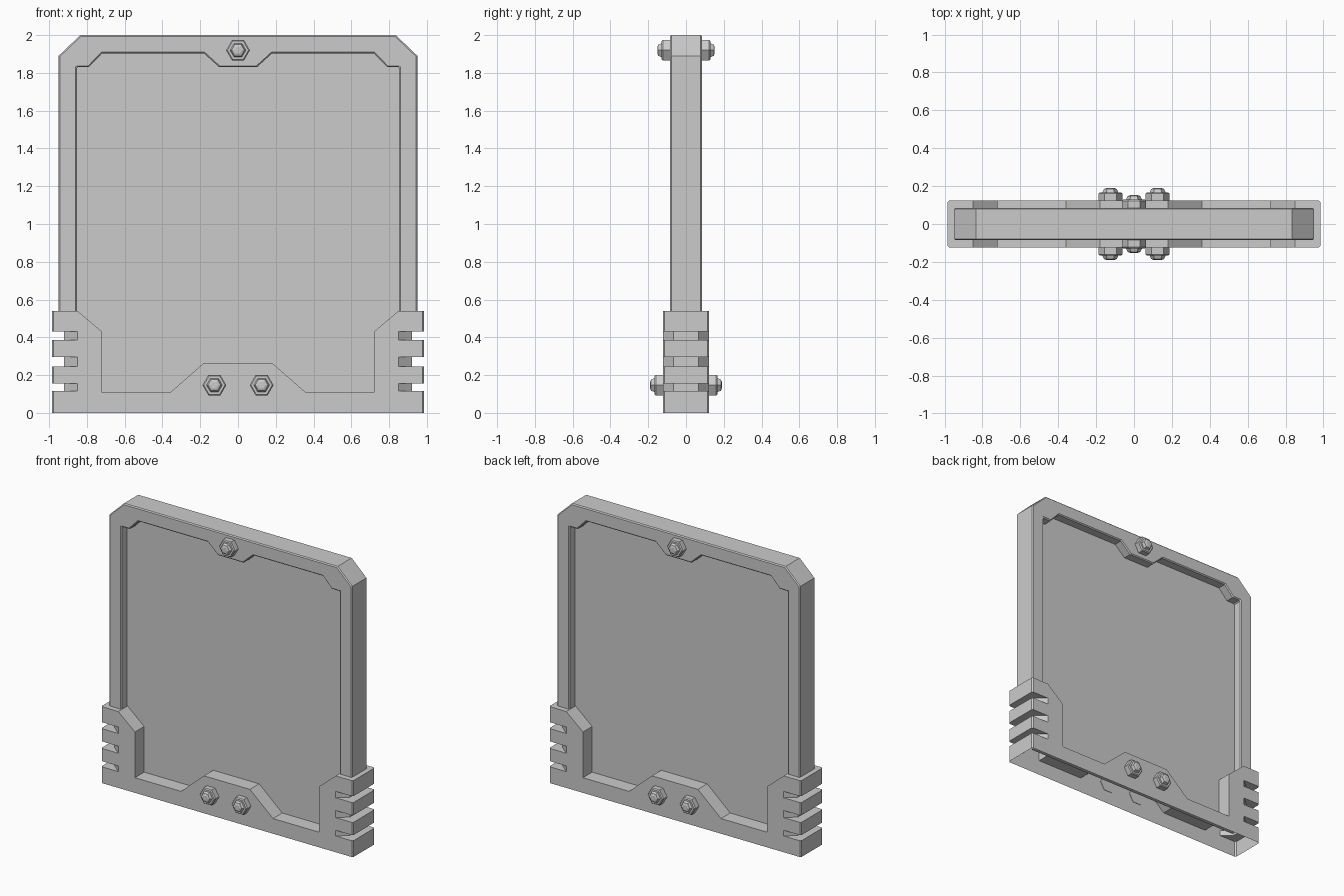
import bpy, bmesh, math

if "Cube" in bpy.data.objects:
    bpy.data.objects.remove(bpy.data.objects["Cube"])


def new_object(name, bm):
    bmesh.ops.recalc_face_normals(bm, faces=bm.faces[:])
    me = bpy.data.meshes.new(name)
    bm.to_mesh(me)
    bm.free()
    ob = bpy.data.objects.new(name, me)
    bpy.context.collection.objects.link(ob)
    return ob


def prism(points, start, vec):
    """Extrude a closed outline; start maps a 2D point to 3D."""
    bm = bmesh.new()
    face = bm.faces.new([bm.verts.new(start(a, b)) for a, b in points])
    ext = bmesh.ops.extrude_face_region(bm, geom=[face])
    bmesh.ops.translate(bm, vec=vec, verts=[g for g in ext['geom'] if isinstance(g, bmesh.types.BMVert)])
    bmesh.ops.recalc_face_normals(bm, faces=bm.faces[:])
    return bm


def front_prism(half, depth):
    """Mirror a half outline in x and extrude it to +-depth in y."""
    pts = half + [(-x, z) for x, z in reversed(half)]
    return prism(pts, lambda x, z: (x, -depth, z), (0, 2 * depth, 0))


def apply(ob, mod):
    bpy.context.view_layer.objects.active = ob
    bpy.ops.object.modifier_apply(modifier=mod.name)


# Upper frame: inverted U with chamfered corners and a notched inner edge
frame_half = [(0.10, 1.83), (0.18, 1.903), (0.72, 1.903), (0.79, 1.83), (0.853, 1.83),
              (0.853, 0.5), (0.95, 0.5), (0.95, 1.89), (0.835, 2.0)]
frame = new_object("upper_frame", front_prism(frame_half, 0.085))
bev = frame.modifiers.new("edge", 'BEVEL')
bev.width = 0.007
bev.segments = 1
bev.limit_method = 'ANGLE'
bev.angle_limit = math.radians(60)
apply(frame, bev)

# Thin recessed panel
new_object("panel", front_prism([(0.87, 0.09), (0.87, 1.85), (0.76, 1.92)], 0.02))

# Base bracket with chamfered outer vertical edges
D = 0.123
base_half = [(0.18, 0.265), (0.36, 0.107), (0.72, 0.107), (0.72, 0.43),
             (0.85, 0.54), (0.985, 0.54), (0.985, 0.0)]
bm = front_prism(base_half, D)
corner = [e for e in bm.edges if all(abs(v.co.x) > 0.98 for v in e.verts)
          and abs(e.verts[0].co.z - e.verts[1].co.z) > 0.1]
bmesh.ops.bevel(bm, geom=corner, offset=0.008, segments=1, affect='EDGES')
base = new_object("base_bracket", bm)

# Side slots with angled floors
slot = [(1.1, 0.181), (0.78, 0.181), (0.92, 0.065), (0.92, -0.065), (0.78, -0.181), (1.1, -0.181)]
for s in (-1, 1):
    for z0, z1 in ((0.115, 0.155), (0.245, 0.295), (0.385, 0.43)):
        cut = new_object("slot_cutter", prism(slot, lambda x, y: (s * x, y, z0), (0, 0, z1 - z0)))
        mod = base.modifiers.new("slot", 'BOOLEAN')
        mod.operation = 'DIFFERENCE'
        mod.solver = 'EXACT'
        mod.object = cut
        apply(base, mod)
        bpy.data.objects.remove(cut)

# The bracket is open underneath
bm = bmesh.new()
bm.from_mesh(base.data)
under = [f for f in bm.faces if all(abs(v.co.z) < 1e-4 for v in f.verts)]
bmesh.ops.delete(bm, geom=under, context='FACES')
bm.to_mesh(base.data)
bm.free()


# Hexagonal bolts: stacked six-sided rings of (radius, height)
def bolt(name, x, z, wall, side):
    bm = bmesh.new()
    rings = []
    for r, h in ((0.063, -0.003), (0.063, 0.037), (0.056, 0.044), (0.042, 0.044), (0.034, 0.062), (0.02, 0.067)):
        rings.append([bm.verts.new((x + r * math.cos(k * math.pi / 3), side * (wall + h),
                                    z + r * math.sin(k * math.pi / 3))) for k in range(6)])
    for a, b in zip(rings, rings[1:]):
        for k in range(6):
            bm.faces.new((a[k], a[(k + 1) % 6], b[(k + 1) % 6], b[k]))
    bm.faces.new(rings[0])
    bm.faces.new(rings[-1])
    new_object(name, bm)


for side in (-1, 1):
    bolt("top_bolt", 0, 1.92, 0.085, side)
    for x in (-0.125, 0.125):
        bolt("base_bolt", x, 0.147, D, side)
